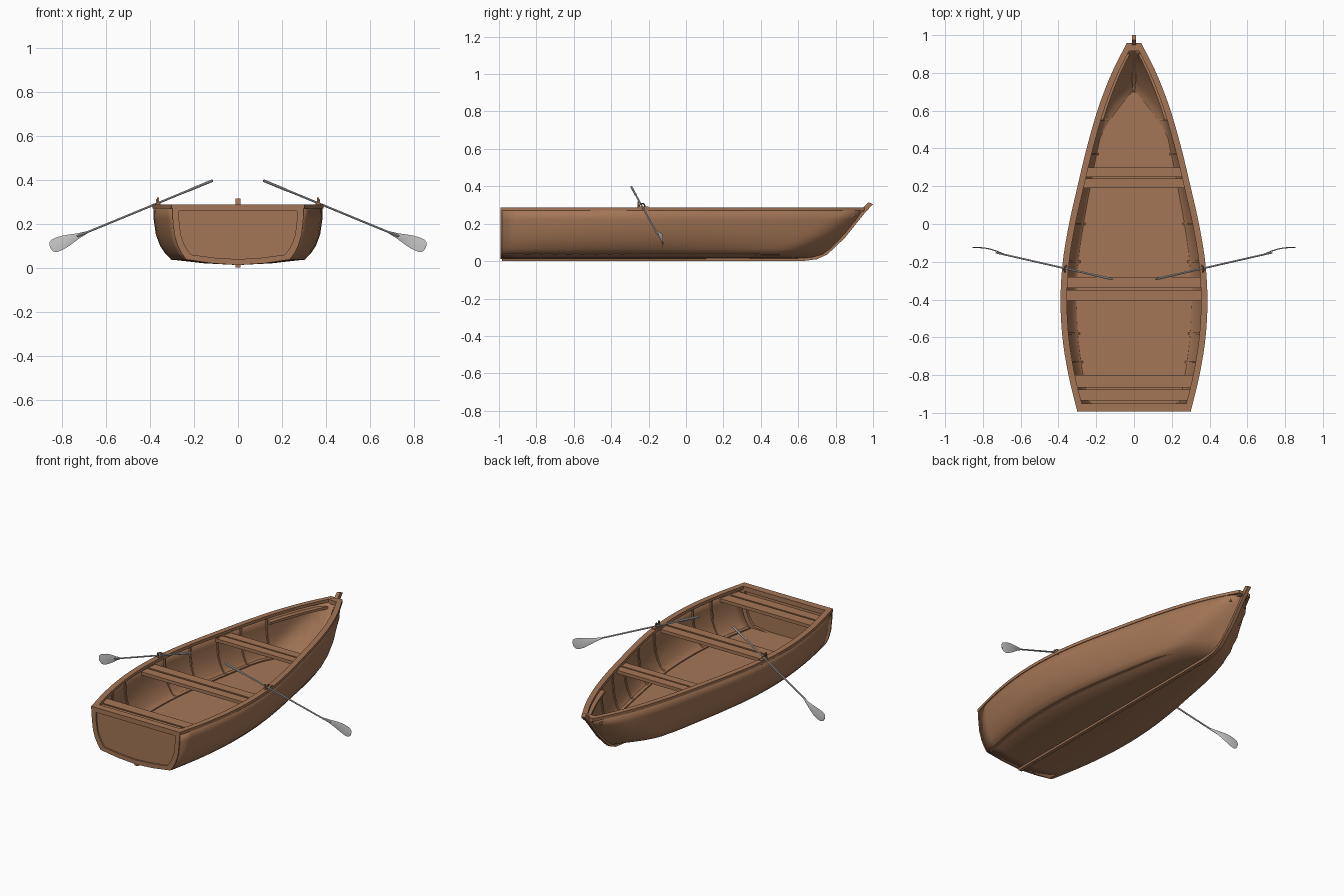
import bpy, bmesh, math
from mathutils import Vector

if "Cube" in bpy.data.objects:
    bpy.data.objects.remove(bpy.data.objects["Cube"])


def material(name, rgb):
    m = bpy.data.materials.new(name)
    m.diffuse_color = (*rgb, 1)
    m.use_nodes = True
    m.node_tree.nodes["Principled BSDF"].inputs["Base Color"].default_value = m.diffuse_color
    return m


WOOD = material("warm_wood", (0.37, 0.18, 0.092))
GREY = material("pale_grey", (0.6, 0.6, 0.6))


def finish(name, bm, mat, angle=35):
    me = bpy.data.meshes.new(name)
    bm.to_mesh(me)
    bm.free()
    me.materials.append(mat)
    ob = bpy.data.objects.new(name, me)
    bpy.context.collection.objects.link(ob)
    bpy.ops.object.select_all(action='DESELECT')
    ob.select_set(True)
    bpy.context.view_layer.objects.active = ob
    bpy.ops.object.shade_smooth_by_angle(angle=math.radians(angle))
    return ob


def loft(name, rings, mat=WOOD, loop=False):
    """Join equal-sized rings of points into one solid."""
    bm = bmesh.new()
    vs = [[bm.verts.new(p) for p in r] for r in rings]
    n = len(rings[0])
    for a in range(len(vs) if loop else len(vs) - 1):
        r, s = vs[a], vs[(a + 1) % len(vs)]
        for k in range(n):
            bm.faces.new((r[k], r[(k + 1) % n], s[(k + 1) % n], s[k]))
    if not loop:
        bm.faces.new(vs[0])
        bm.faces.new(vs[-1])
    bmesh.ops.recalc_face_normals(bm, faces=bm.faces)
    return finish(name, bm, mat)


def box(name, x, y, z, mat=WOOD):
    ring = lambda yy: [(x[0], yy, z[0]), (x[1], yy, z[0]), (x[1], yy, z[1]), (x[0], yy, z[1])]
    return loft(name, [ring(y[0]), ring(y[1])], mat)


# Plan outline (y, half width) and cross-section (width factor, z, bow end y)
PLAN = [(-0.985, 0.298), (-0.8, 0.343), (-0.6, 0.375), (-0.4, 0.385), (-0.2, 0.373),
        (0, 0.34), (0.2, 0.295), (0.4, 0.247), (0.6, 0.19), (0.75, 0.135),
        (0.85, 0.09), (0.955, 0.035)]
SECT = [(1, 0.28, 0.955), (0.995, 0.22, 0.915), (0.97, 0.15, 0.86), (0.92, 0.10, 0.815),
        (0.86, 0.065, 0.78), (0.79, 0.037, 0.745), (0.4, 0.02, 0.70), (0, 0.012, 0.66)]
STERN = -0.985


def plan(y):
    """Smooth half width of the rail at y."""
    y = min(max(y, PLAN[0][0]), PLAN[-1][0])
    k = next(i for i in range(len(PLAN) - 1) if y <= PLAN[i + 1][0])

    def slope(i):
        a, b = PLAN[max(i - 1, 0)], PLAN[min(i + 1, len(PLAN) - 1)]
        return (b[1] - a[1]) / (b[0] - a[0])
    (y0, w0), (y1, w1) = PLAN[k], PLAN[k + 1]
    h = y1 - y0
    t = (y - y0) / h
    return ((2*t**3 - 3*t*t + 1) * w0 + (t**3 - 2*t*t + t) * h * slope(k)
            + (3*t*t - 2*t**3) * w1 + (t**3 - t*t) * h * slope(k + 1))


def half(y, f, end):
    """Half width of a hull line that closes on the stem at end."""
    s = min(max((end - y) / max(0.05, 1.3 * (0.96 - end)), 0), 1)
    return f * plan(y) * (1 - (1 - s) ** 2)


def span(a, b, n):
    return [a + (b - a) * i / n for i in range(n + 1)]


# Hull shell
bm = bmesh.new()
grid = []
for i in range(31):
    u = 1 - (1 - i / 30) ** 1.3
    row = []
    for side, rows in ((-1, SECT), (1, SECT[-2::-1])):
        for f, z, end in rows:
            y = STERN + u * (end - STERN)
            row.append(bm.verts.new((side * half(y, f, end), y, z)))
    grid.append(row)
for a, b in zip(grid, grid[1:]):
    for j in range(len(a) - 1):
        bm.faces.new((a[j], b[j], b[j + 1], a[j + 1]))
bmesh.ops.remove_doubles(bm, verts=bm.verts, dist=0.0005)
hull = finish("hull", bm, WOOD, 50)
sol = hull.modifiers.new("thickness", 'SOLIDIFY')
sol.thickness = 0.012
sol.offset = -1

# Transom panel with a raised frame on both faces
edge = [(s * f * plan(STERN), z) for s, rows in ((-1, SECT), (1, SECT[-2::-1])) for f, z, e in rows]
loft("transom_panel", [[(x * 0.98, y, z) for x, z in edge] for y in (-0.984, -0.966)])
loft("transom_frame", [[(x, -0.993, z), (x, -0.95, z),
                        (x * 0.9, -0.95, 0.16 + (z - 0.16) * 0.82),
                        (x * 0.9, -0.993, 0.16 + (z - 0.16) * 0.82)] for x, z in edge], loop=True)
box("transom_rail", (-0.302, 0.302), (-0.993, -0.95), (0.27, 0.288))

# Keel and raked stem
OUTER = [(-0.985, 0), (0.62, 0), (0.70, 0.01), (0.755, 0.035), (0.85, 0.125), (0.95, 0.25), (1.0, 0.305)]
INNER = [(-0.985, 0.018), (0.62, 0.022), (0.69, 0.032), (0.735, 0.052), (0.825, 0.14), (0.925, 0.265), (0.975, 0.315)]
loft("keel_and_stem", [[(-0.011, *o), (0.011, *o), (0.011, *i), (-0.011, *i)] for o, i in zip(OUTER, INNER)])

# Floor boards
FLOOR_Y = span(-0.975, 0.55, 20) + [0.6, 0.64, 0.67, 0.69, 0.70]
floor_half = lambda y: half(y, 0.785, 0.715)
loft("floor", [[(-floor_half(y), y, 0.034), (floor_half(y), y, 0.034),
                (floor_half(y), y, 0.046), (-floor_half(y), y, 0.046)] for y in FLOOR_Y])


def side_strip(name, ys, inner, outer, z0, z1, width=plan):
    """Matching left and right strips that follow the hull."""
    for s, tag in ((-1, "left"), (1, "right")):
        rings = []
        for y in ys:
            a, b = max(width(y) - inner, 0.0), max(width(y) + outer, 0.004)
            rings.append([(s*a, y, z0), (s*b, y, z0), (s*b, y, z1), (s*a, y, z1)])
        loft(f"{name}_{tag}", rings)


# Gunwales, bow stringers and floor edging
side_strip("gunwale", span(-0.985, 0.957, 40), 0.03, 0.004, 0.27, 0.288)
side_strip("bow_stringer", span(0.55, 0.9, 10), 0.043, -0.008, 0.235, 0.25)
side_strip("floor_edging", span(-0.94, 0.65, 24), 0.022, 0.004, 0.045, 0.053, floor_half)
box("bow_block", (-0.03, 0.03), (0.915, 0.953), (0.262, 0.287))

# Ribs up the inside of the hull
for n, y in enumerate((-0.73, -0.58, -0.2, 0.0, 0.2, 0.37, 0.55)):
    for s, tag in ((-1, "left"), (1, "right")):
        rings = []
        for f, z, end in SECT[:6]:
            w = half(y, f, end)
            rings.append([(s * (w - d), yy, z + (0.01 if z < 0.05 else 0))
                          for d, yy in ((0.005, y - 0.006), (0.005, y + 0.006),
                                        (0.02, y + 0.006), (0.02, y - 0.006))])
        loft(f"rib_{n + 1}_{tag}", rings)

# Bench planks, cut to the hull taper
for name, y0, y1 in (("front_bench_a", 0.248, 0.30), ("front_bench_b", 0.19, 0.24),
                     ("middle_bench_a", -0.338, -0.28), ("middle_bench_b", -0.405, -0.35),
                     ("stern_bench_a", -0.865, -0.80), ("stern_bench_b", -0.935, -0.875)):
    a, b = plan(y0) - 0.012, plan(y1) - 0.012
    loft(name, [[(-a, y0, z), (a, y0, z), (b, y1, z), (-b, y1, z)] for z in (0.235, 0.255)])

# Oars and oarlocks
for s, tag in ((-1, "left"), (1, "right")):
    grip, tip = Vector((s * 0.115, -0.292, 0.396)), Vector((s * 0.848, -0.125, 0.094))
    along = (tip - grip).normalized()
    flat = Vector((0, 1, 0)).cross(along).normalized()
    thin = along.cross(flat)
    rings = []
    for t, r in ((0, 0.006), (0.14, 0.006), (0.16, 0.0048), (0.84, 0.0045)):
        c = grip.lerp(tip, t)
        rings.append([c + r * (math.cos(k * math.pi / 4) * flat + math.sin(k * math.pi / 4) * thin)
                      for k in range(8)])
    loft(f"oar_shaft_{tag}", rings, GREY)
    rings = []
    for t, w in ((0.77, 0.004), (0.83, 0.012), (0.88, 0.022), (0.92, 0.029), (0.96, 0.032),
                 (0.985, 0.03), (1.0, 0.022), (1.006, 0.012)):
        c = grip.lerp(tip, t) + Vector((0, 0.012 * math.sin((t - 0.77) / 0.236 * math.pi), 0))
        rings.append([c + w * flat, c + 0.003 * thin, c - w * flat, c - 0.003 * thin])
    loft(f"oar_blade_{tag}", rings, GREY)

    # Ring around the shaft on a small pad
    c = grip.lerp(tip, (0.362 - 0.115) / (0.848 - 0.115))
    rings = []
    for k in range(16):
        a = k * math.pi / 8
        d = math.cos(a) * flat + math.sin(a) * thin
        rings.append([c + d * (0.015 + 0.004 * math.cos(b)) + along * 0.004 * math.sin(b)
                      for b in [q * math.pi / 3 for q in range(6)]])
    loft(f"oarlock_ring_{tag}", rings, WOOD, loop=True)
    x0, x1 = sorted((s * 0.352, s * 0.374))
    box(f"oarlock_pad_{tag}", (x0, x1), (-0.255, -0.2), (0.265, 0.293))
    x0, x1 = sorted((s * 0.359, s * 0.367))
    box(f"oarlock_pin_{tag}", (x0, x1), (c.y - 0.024, c.y - 0.016), (0.28, 0.318))
